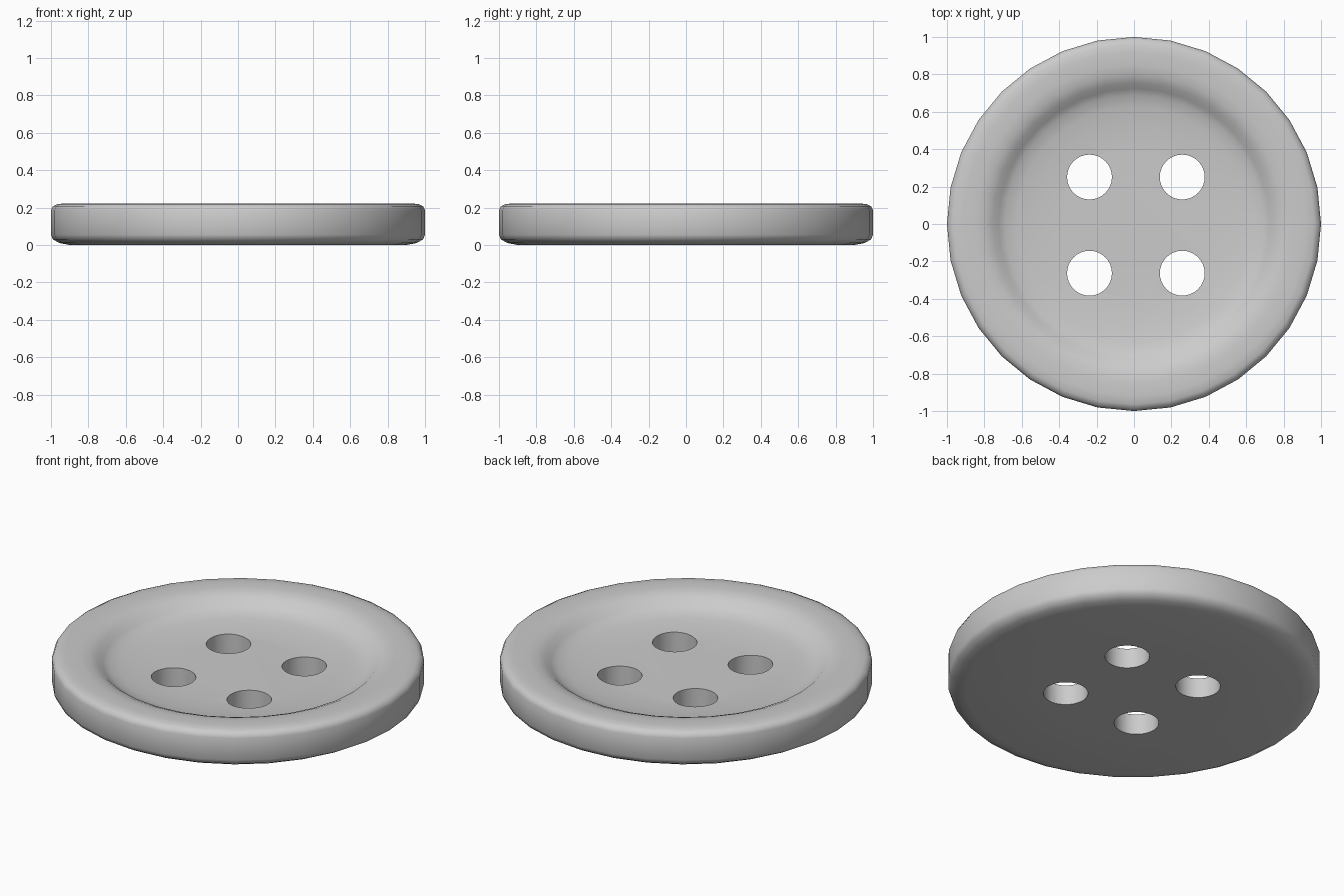
import bpy, bmesh, math
from mathutils import Matrix, Vector

if "Cube" in bpy.data.objects:
    bpy.data.objects.remove(bpy.data.objects["Cube"])

SIDES = 32

# half cross-section (radius, height): underside, rim, dished face
profile = [(0.45, 0.0), (0.90, 0.0), (0.955, 0.01), (0.99, 0.03),
           (1.0, 0.055), (1.0, 0.185), (0.99, 0.207), (0.965, 0.219),
           (0.92, 0.222), (0.85, 0.222), (0.80, 0.215), (0.755, 0.196),
           (0.725, 0.170), (0.69, 0.151), (0.63, 0.138), (0.54, 0.127),
           (0.42, 0.118)]

# button body
bm = bmesh.new()
rings = [[bm.verts.new((r * math.cos(2 * math.pi * i / SIDES),
                        r * math.sin(2 * math.pi * i / SIDES), z))
          for i in range(SIDES)] for r, z in profile]
for a, b in zip(rings, rings[1:]):
    for i in range(SIDES):
        j = (i + 1) % SIDES
        bm.faces.new((a[i], a[j], b[j], b[i]))
bm.faces.new(rings[0][::-1])
bm.faces.new(rings[-1])
bmesh.ops.recalc_face_normals(bm, faces=bm.faces)
mesh = bpy.data.meshes.new("button")
bm.to_mesh(mesh)
bm.free()
button = bpy.data.objects.new("button", mesh)
bpy.context.collection.objects.link(button)

# four thread holes
bm = bmesh.new()
for sx in (-1, 1):
    for sy in (-1, 1):
        pos = Vector((0.01 + sx * 0.248, -0.006 + sy * 0.257, 0.1))
        bmesh.ops.create_cone(bm, cap_ends=True, segments=32, radius1=0.12,
                              radius2=0.12, depth=0.6,
                              matrix=Matrix.Translation(pos))
mesh = bpy.data.meshes.new("hole_cutter")
bm.to_mesh(mesh)
bm.free()
cutter = bpy.data.objects.new("hole_cutter", mesh)
bpy.context.collection.objects.link(cutter)
cutter.hide_render = True

cut = button.modifiers.new("thread_holes", 'BOOLEAN')
cut.operation = 'DIFFERENCE'
cut.solver = 'EXACT'
cut.object = cutter
bpy.context.view_layer.objects.active = button
button.select_set(True)
bpy.ops.object.modifier_apply(modifier=cut.name)
bpy.data.objects.remove(cutter)

# smooth surface with crisp hole edges
bpy.ops.object.shade_smooth_by_angle(angle=math.radians(50))
